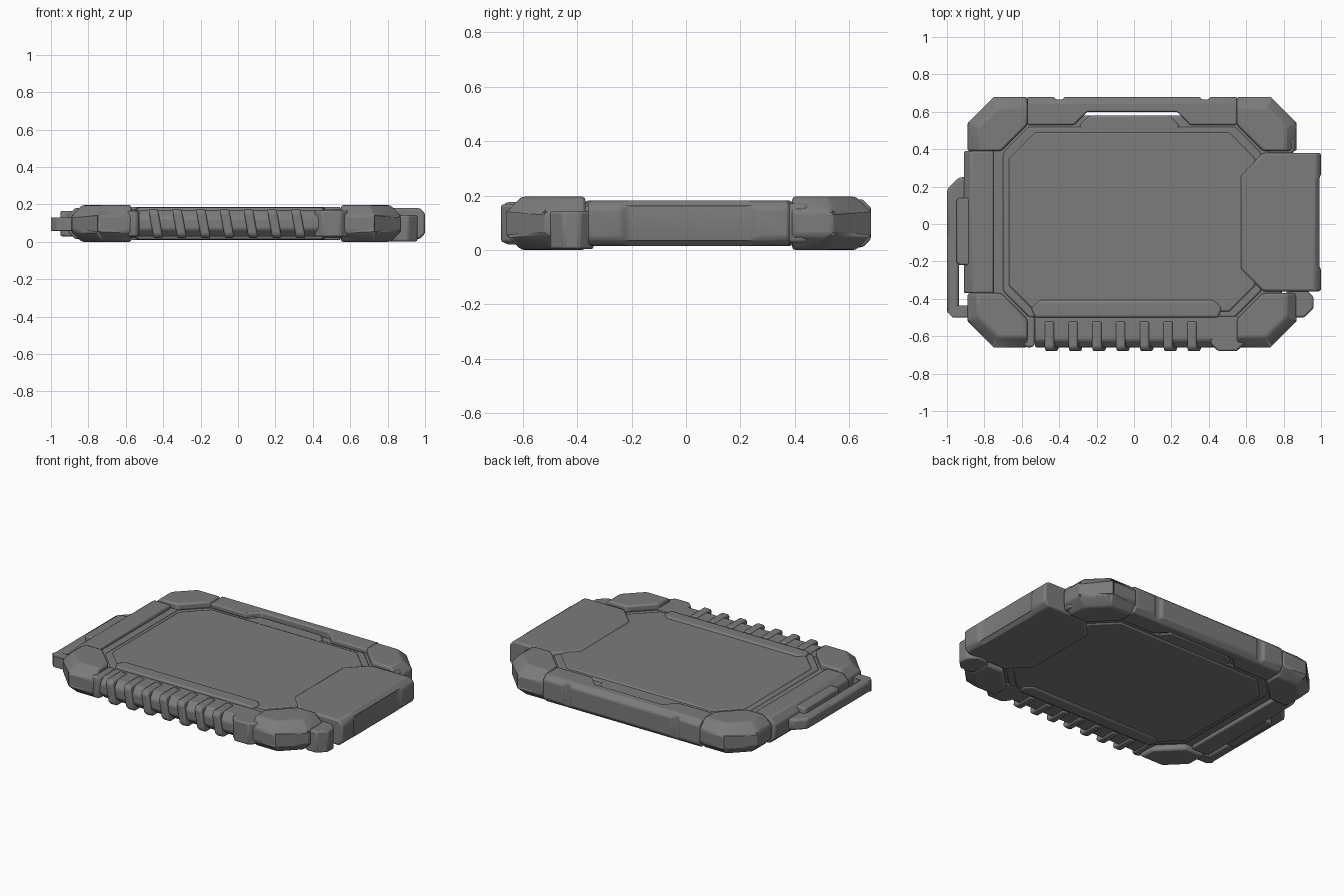
import bpy, bmesh, math
from mathutils import Vector

cube = bpy.data.objects.get("Cube")
if cube:
    bpy.data.objects.remove(cube)

grey = bpy.data.materials.new("dark_grey")
grey.use_nodes = True
grey.diffuse_color = (0.2, 0.2, 0.2, 1)
grey.node_tree.nodes["Principled BSDF"].inputs["Base Color"].default_value = grey.diffuse_color

MID = 0.098                         # height of the symmetry plane, also half the thickness
CENTRE = Vector((-0.01, 0.01, 0))   # centre of the main frame
OUTER_X, OUTER_Y = 0.88, 0.67       # frame outline
OPEN_X, OPEN_Y = 0.7, 0.52          # opening around the display
RAIL_X, RAIL_Y = 0.56, 0.38         # where rails meet the corner guards
CORNER_CUT = 0.14
GRIP_END = 1 - CENTRE.x
HANDLE_END = -1 - CENTRE.x


def rectangle(left, right, front, back, cut=0):
    """Rectangle outline with optional cut corners."""
    if not cut:
        return [(left, front), (right, front), (right, back), (left, back)]
    return [(left + cut, front), (right - cut, front), (right, front + cut), (right, back - cut),
            (right - cut, back), (left + cut, back), (left, back - cut), (left, front + cut)]


def mirror_x(half):
    """Complete an outline from its +x half."""
    return half + [(-x, y) for x, y in reversed(half) if x]


def mirror_y(half):
    """Complete an outline from its +y half."""
    return half + [(x, -y) for x, y in reversed(half) if y]


def chamfer(mesh, direction, edge, half, depth):
    """Slice the upper and lower rim of one side at a slant."""
    outward = Vector(direction).normalized()
    for side in (-1, 1):
        up = Vector((0, 0, side))
        bmesh.ops.bisect_plane(mesh, geom=mesh.verts[:] + mesh.edges[:] + mesh.faces[:],
                               plane_co=outward * edge + up * (half - depth),
                               plane_no=outward + up, clear_outer=True)
        bmesh.ops.holes_fill(mesh, edges=[e for e in mesh.edges if e.is_boundary])


def plate(name, outline, half, bevel=0.01, cuts=(), shift=(0, 0, 0), lean=0):
    """Extrude an outline up and down, chamfer chosen sides and soften the edges."""
    mesh = bmesh.new()
    low = [mesh.verts.new((x + lean, y, -half)) for x, y in outline]
    top = [mesh.verts.new((x - lean, y, half)) for x, y in outline]
    mesh.faces.new(low)
    mesh.faces.new(top)
    for i in range(len(low)):
        mesh.faces.new((low[i - 1], low[i], top[i], top[i - 1]))
    bmesh.ops.recalc_face_normals(mesh, faces=mesh.faces)
    for direction, edge, depth in cuts:
        chamfer(mesh, direction, edge, half, depth)
    bmesh.ops.recalc_face_normals(mesh, faces=mesh.faces)
    data = bpy.data.meshes.new(name)
    mesh.to_mesh(data)
    mesh.free()
    data.materials.append(grey)
    part = bpy.data.objects.new(name, data)
    part.location = CENTRE + Vector((0, 0, MID)) + Vector(shift)
    bpy.context.collection.objects.link(part)
    soft = part.modifiers.new("soft_edges", 'BEVEL')
    soft.width = bevel
    soft.segments = 2
    soft.limit_method = 'ANGLE'
    soft.angle_limit = math.radians(25)
    bpy.ops.object.select_all(action='DESELECT')
    part.select_set(True)
    bpy.context.view_layer.objects.active = part
    bpy.ops.object.shade_smooth_by_angle(angle=math.radians(35))


# Inner body with a display panel on both faces
plate("inner_body", rectangle(-0.8, 0.8, -0.57, 0.57, CORNER_CUT), MID - 0.036)
for name, inset, half in (("display_panel", 0.01, 0.07), ("display_glass", 0.04, 0.077)):
    plate(name, rectangle(inset - OPEN_X, OPEN_X - inset, inset - OPEN_Y, OPEN_Y - inset,
                          CORNER_CUT), half)
plate("display_tab", rectangle(-0.28, 0.25, 0.4, 0.57, 0.05), 0.07)

# Chunky corner guards with broad outer chamfers
SLANT = 0.055
for end, sy in (("front", -1), ("back", 1)):
    for side, sx in (("right", -1), ("left", 1)):
        guard = [(OUTER_X, RAIL_Y), (OUTER_X, OUTER_Y - CORNER_CUT),
                 (OUTER_X - CORNER_CUT, OUTER_Y), (RAIL_X, OUTER_Y),
                 (RAIL_X, OPEN_Y), (OPEN_X, RAIL_Y)]
        diagonal = (OUTER_X + OUTER_Y - CORNER_CUT) / math.sqrt(2)
        plate(f"{end}_{side}_corner", [(x * sx, y * sy) for x, y in guard], MID, 0.012,
              [((sx, 0, 0), OUTER_X, SLANT), ((0, sy, 0), OUTER_Y, SLANT),
               ((sx, sy, 0), diagonal, SLANT)])

# Back rail with a stepped inner edge and two small notches
STEP, NOTCH, NOTCH_X = 0.07, 0.015, 0.39
rail = [(0.24, OPEN_Y + STEP), (0.24 + STEP, OPEN_Y), (RAIL_X, OPEN_Y), (RAIL_X, OUTER_Y)]
rail += [(NOTCH_X - k * NOTCH, OUTER_Y - drop) for k, drop in
         ((-2, 0), (-1, NOTCH), (1, NOTCH), (2, 0))]
plate("back_rail", mirror_x(rail), 0.088, 0.008, [((0, 1, 0), OUTER_Y, 0.03)])

# Right rail, its raised clip and the strap handle
plate("right_rail", rectangle(-0.9, -0.74, -RAIL_Y, RAIL_Y), 0.084,
      cuts=[((-1, 0, 0), 0.9, 0.04)])
plate("right_clip", rectangle(-0.94, -0.8, -0.23, 0.13, 0.015), 0.068)
STRAP, STRAP_END = 0.065, -0.51
for name, outline in (
        ("strap_root", rectangle(HANDLE_END, -0.8, -0.14, 0.24, STRAP)),
        ("strap_bar", rectangle(HANDLE_END, HANDLE_END + STRAP, STRAP_END + 0.03, 0.16)),
        ("strap_foot", rectangle(HANDLE_END, -0.8, STRAP_END, STRAP_END + STRAP, 0.03))):
    plate(name, outline, 0.036, 0.015, shift=(0, 0, -0.003))

# Large grip block on the left end, with its hinge and latch
grip = [(0.58, 0.25), (OPEN_X, 0.37), (GRIP_END, 0.37), (GRIP_END, 0.25),
        (GRIP_END - 0.02, 0.22)]
plate("left_grip", mirror_y(grip), 0.083, 0.012, [((1, 0, 0), GRIP_END, 0.028)])
plate("left_hinge", rectangle(0.72, 0.87, 0.36, 0.45, 0.02), 0.072, 0.015)
plate("left_latch", rectangle(0.8, 0.97, -0.51, -0.35, 0.05), 0.07, shift=(0, 0, -0.025))

# Front rail with end blocks and a sloped lip under the display
plate("front_rail", rectangle(-0.52, 0.5, -OUTER_Y, -0.5), 0.07,
      cuts=[((0, -1, 0), OUTER_Y, 0.04)])
plate("front_right_block", rectangle(-0.58, -0.52, -OUTER_Y, -0.5, 0.015), 0.068)
plate("front_left_block", rectangle(0.42, 0.6, -0.69, -0.5, 0.04), 0.07)
plate("front_lip", mirror_x([(0.49, -0.51), (0.51, -0.46), (0.45, -0.4)]), 0.085,
      cuts=[((0, 1, 0), -0.4, 0.025)], shift=(-0.03, 0, 0))

# Row of slanted grip fins
FIN_COUNT, FIN_STEP, FIN_FRONT = 7, 0.127, -0.69
for i in range(FIN_COUNT):
    plate(f"grip_fin_{i + 1}", rectangle(-0.025, 0.025, FIN_FRONT, -0.53), 0.078,
          cuts=[((0, -1, 0), -FIN_FRONT, 0.02)], lean=0.014,
          shift=(FIN_STEP * i - 0.43, 0, 0))
